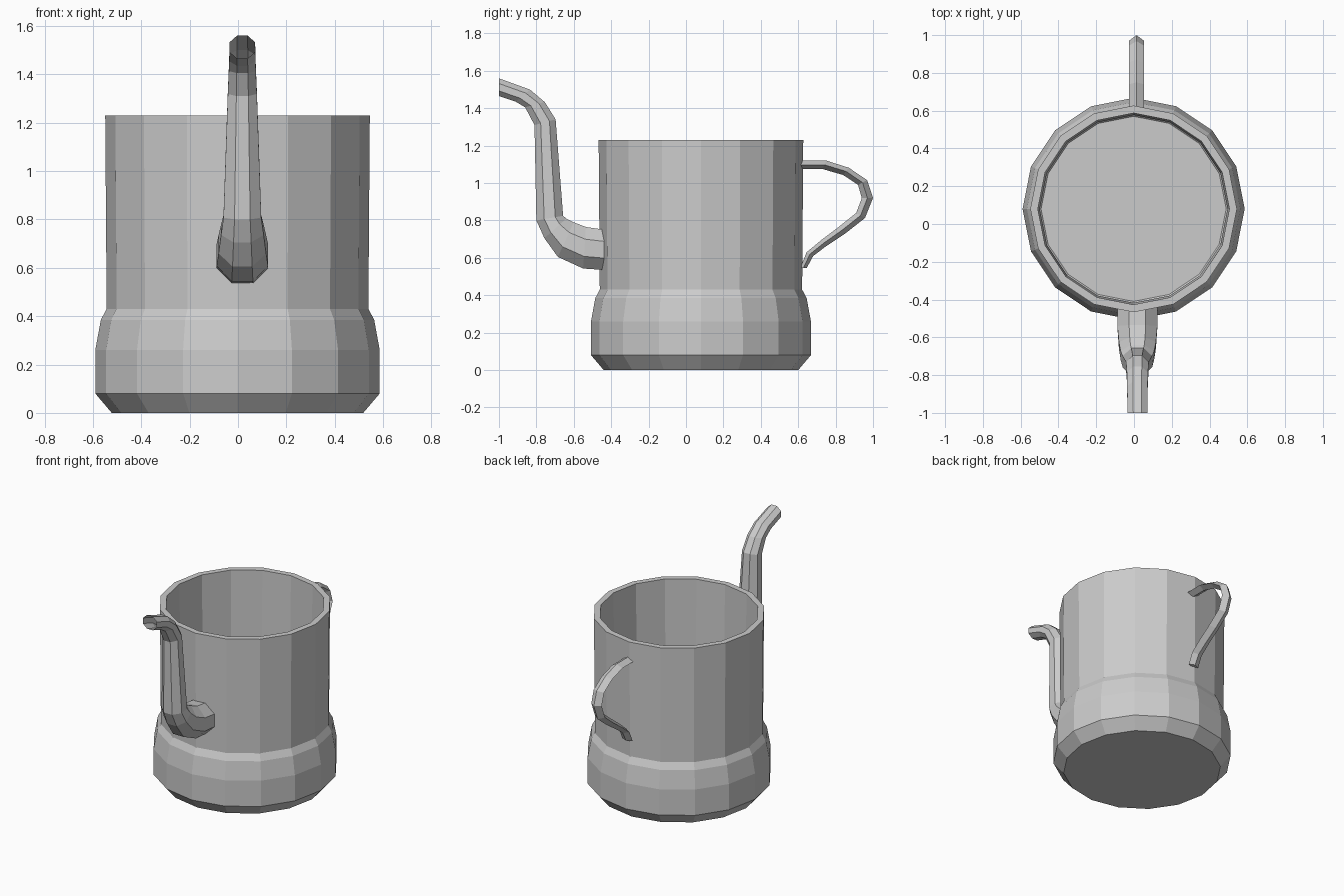
import bpy, bmesh, math
from mathutils import Vector

if "Cube" in bpy.data.objects:
    bpy.data.objects.remove(bpy.data.objects["Cube"])


def finish(bm, name):
    bmesh.ops.recalc_face_normals(bm, faces=bm.faces)
    mesh = bpy.data.meshes.new(name)
    bm.to_mesh(mesh)
    bm.free()
    obj = bpy.data.objects.new(name, mesh)
    bpy.context.collection.objects.link(obj)
    return obj


def skin(bm, rings):
    for a, b in zip(rings, rings[1:]):
        n = len(a)
        for i in range(n):
            j = (i + 1) % n
            bm.faces.new((a[i], a[j], b[j], b[i]))


def lathe(name, profile, sides, cx, cy):
    """Closed vessel: profile of (radius, z), capped at both ends."""
    bm = bmesh.new()
    rings = []
    for r, z in profile:
        rings.append([bm.verts.new((cx + r * math.cos(math.tau * i / sides),
                                    cy + r * math.sin(math.tau * i / sides), z))
                      for i in range(sides)])
    skin(bm, rings)
    bm.faces.new(rings[0])
    bm.faces.new(rings[-1])
    return finish(bm, name)


def tube(name, stations, section, cx, capped):
    """Stations are (outer y, outer z, inner y, inner z, half width)."""
    bm = bmesh.new()
    rings = []
    for y0, z0, y1, z1, w in stations:
        mid = Vector((cx, (y0 + y1) / 2, (z0 + z1) / 2))
        half = Vector((0, (y0 - y1) / 2, (z0 - z1) / 2))
        rings.append([bm.verts.new(mid + half * v + Vector((w * u, 0, 0)))
                      for u, v in section])
    skin(bm, rings)
    if capped:
        bm.faces.new(rings[0])
        bm.faces.new(rings[-1])
    return finish(bm, name)


# Pot body: outer wall, rim, then inner wall down to the floor
lathe("pot_body",
      [(0.52, 0), (0.588, 0.08), (0.588, 0.26), (0.565, 0.385), (0.541, 0.43),
       (0.547, 1.23), (0.507, 1.23), (0.497, 0.44), (0.52, 0.38),
       (0.542, 0.26), (0.542, 0.10), (0.49, 0.045)],
      16, -0.002, 0.08)

# Spout: flat-topped octagonal tube, open at the mouth
t = math.tan(math.pi / 8)
octagon = [(1, t), (t, 1), (-t, 1), (-1, t), (-1, -t), (-t, -1), (t, -1), (1, -t)]
tube("spout",
     [(-0.43, 0.535, -0.43, 0.75, 0.106),
      (-0.55, 0.543, -0.535, 0.765, 0.106),
      (-0.685, 0.605, -0.60, 0.79, 0.098),
      (-0.757, 0.705, -0.64, 0.81, 0.088),
      (-0.80, 0.80, -0.657, 0.825, 0.078),
      (-0.81, 1.31, -0.697, 1.34, 0.060),
      (-0.86, 1.405, -0.755, 1.433, 0.056),
      (-0.91, 1.435, -0.835, 1.50, 0.054),
      (-1.0, 1.465, -1.0, 1.56, 0.053)],
     octagon, 0.018, False)

# Handle: thin ridged strap
diamond = [(1, 0), (0, 1), (-1, 0), (0, -1)]
tube("handle",
     [(0.61, 1.12, 0.61, 1.075, 0.040),
      (0.75, 1.12, 0.73, 1.075, 0.040),
      (0.87, 1.082, 0.84, 1.043, 0.040),
      (0.968, 1.016, 0.92, 0.99, 0.040),
      (1.0, 0.92, 0.94, 0.92, 0.040),
      (0.957, 0.813, 0.91, 0.84, 0.040),
      (0.855, 0.733, 0.82, 0.768, 0.040),
      (0.75, 0.663, 0.727, 0.698, 0.040),
      (0.68, 0.61, 0.645, 0.63, 0.040),
      (0.645, 0.545, 0.61, 0.545, 0.040)],
     diamond, 0.013, True)
